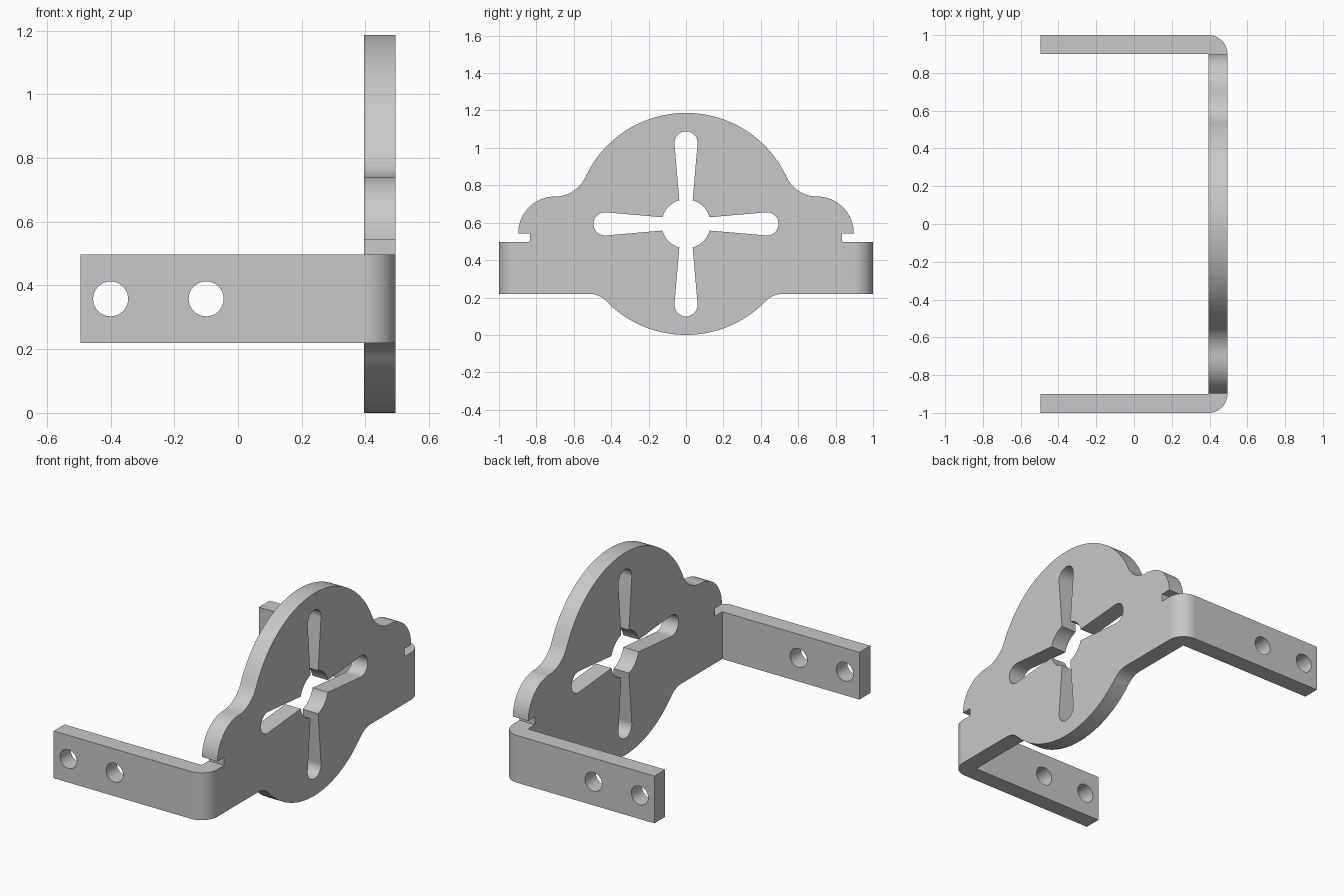
import bpy, bmesh
from math import sin, cos, pi, atan2, radians
from mathutils import Vector

cube = bpy.data.objects.get("Cube")
if cube:
    bpy.data.objects.remove(cube)

T = 0.1                       # sheet thickness
X0, X1 = -0.495, 0.495        # arm tip, outer plate face
XI, YI = X1 - T, 1 - T        # inner faces at the bends
Z0, Z1 = 0.22, 0.497          # arm bottom and top
R = 0.5935                    # disc radius, also its centre height


def arc(cx, cy, r, a0, a1, n):
    return [(cx + r * cos(a0 + (a1 - a0) * i / n),
             cy + r * sin(a0 + (a1 - a0) * i / n)) for i in range(n + 1)]


def fillet_radius(d, h):
    """Radius of an arc that touches the disc and a level line h from its centre."""
    return (d * d + h * h - R * R) / (2 * (R - h))


def slab(bm, loops, place, depth):
    """Fill an outline with optional holes and extrude it."""
    edges = []
    for loop in loops:
        vs = [bm.verts.new(place(*p)) for p in loop]
        edges += [bm.edges.new((v, vs[i - 1])) for i, v in enumerate(vs)]
    filled = bmesh.ops.triangle_fill(bm, edges=edges, use_beauty=True)
    faces = [f for f in filled["geom"] if isinstance(f, bmesh.types.BMFace)]
    ext = bmesh.ops.extrude_face_region(bm, geom=faces, use_keep_orig=True)
    moved = [v for v in ext["geom"] if isinstance(v, bmesh.types.BMVert)]
    bmesh.ops.translate(bm, verts=moved, vec=depth)


# Right half of the plate outline, bottom to top
low_y, ear_y, ear_z, ear_r = 0.52, 0.70, 0.543, 0.197
low_r = fillet_radius(low_y, R - Z0)
ear_top = ear_z + ear_r
top_r = fillet_radius(ear_y, ear_top - R)
low_a = atan2(Z0 - low_r - R, low_y)
top_a = atan2(ear_top + top_r - R, ear_y)
half = arc(0, R, R, -pi / 2, low_a, 24)
half += arc(low_y, Z0 - low_r, low_r, low_a + pi, pi / 2, 10)[1:]
half += [(YI, Z0), (YI, Z1), (0.835, Z1), (0.835, ear_z)]
half += arc(ear_y, ear_z, ear_r, 0, pi / 2, 18)
half += arc(ear_y, ear_top + top_r, top_r, 1.5 * pi, pi + top_a, 14)[1:]
half += arc(0, R, R, top_a, pi / 2, 32)[1:]
outline = half + [(-y, z) for y, z in reversed(half[1:-1])]

# Cross-shaped opening: round hub with four flared slots
hub_r, neck, end_c, end_r = 0.131, 0.037, 0.433, 0.062
neck_a = atan2(neck, hub_r)
cross = []
for k in range(4):
    a = k * pi / 2
    tip = arc(end_c, 0, end_r, radians(-94), radians(94), 18)
    cross += [(x * cos(a) - y * sin(a), R + x * sin(a) + y * cos(a)) for x, y in tip]
    cross += arc(0, R, hub_r, a + neck_a, a + pi / 2 - neck_a, 10)

bm = bmesh.new()
slab(bm, [outline, cross], lambda y, z: (XI, y, z), Vector((T, 0, 0)))

# Arms with two holes each, and the rounded bends
arm = [(X0, Z0), (XI, Z0), (XI, Z1), (X0, Z1)]
holes = [arc(x, 0.358, 0.055, 0, 2 * pi, 32)[:-1] for x in (-0.4, -0.1)]
bend = [(XI, YI)] + arc(XI, YI, T, 0, pi / 2, 12)
for s in (-1, 1):
    slab(bm, [arm] + holes, lambda x, z: (x, s * YI, z), Vector((0, s * T, 0)))
    slab(bm, [bend], lambda x, y: (x, s * y, Z0), Vector((0, 0, Z1 - Z0)))

# Weld the parts and remove the hidden joint faces
bmesh.ops.remove_doubles(bm, verts=bm.verts[:], dist=1e-4)
e = 1e-4
inner = [f for f in bm.faces
         if all(abs(abs(v.co.y) - YI) < e and v.co.x > XI - e for v in f.verts)
         or all(abs(v.co.x - XI) < e and abs(v.co.y) > YI - e for v in f.verts)]
bmesh.ops.delete(bm, geom=inner, context="FACES")
bmesh.ops.recalc_face_normals(bm, faces=bm.faces[:])

mesh = bpy.data.meshes.new("mounting_bracket")
bm.to_mesh(mesh)
bm.free()
bracket = bpy.data.objects.new("mounting_bracket", mesh)
bpy.context.collection.objects.link(bracket)

# Plain grey metal
grey = bpy.data.materials.new("plain_grey")
grey.use_nodes = True
grey.diffuse_color = (0.58, 0.58, 0.58, 1)
grey.node_tree.nodes["Principled BSDF"].inputs["Base Color"].default_value = grey.diffuse_color
mesh.materials.append(grey)

# Smooth curves, crisp edges
bpy.ops.object.select_all(action="DESELECT")
bracket.select_set(True)
bpy.context.view_layer.objects.active = bracket
bpy.ops.object.shade_smooth_by_angle(angle=radians(30))
weighted = bracket.modifiers.new("flat_face_normals", "WEIGHTED_NORMAL")
weighted.keep_sharp = True
